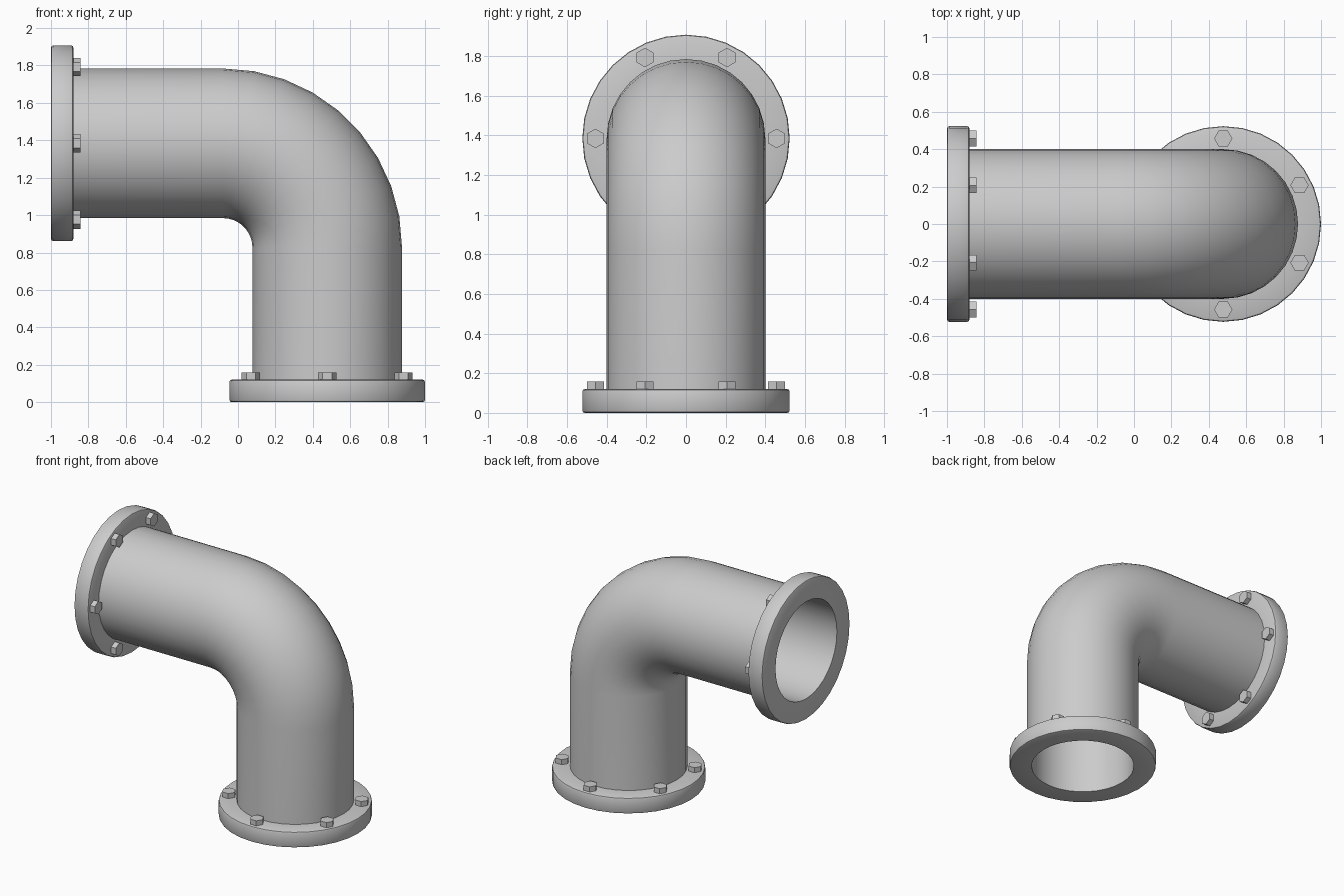
import bpy, bmesh, math
from mathutils import Matrix, Vector

if "Cube" in bpy.data.objects:
    bpy.data.objects.remove(bpy.data.objects["Cube"])

SEG = 32
CX, CZ = 0.477, 1.384          # axes of the upright and horizontal runs
R_OUT, R_IN, R_FL, T_FL = 0.40, 0.365, 0.523, 0.12
R_BEND = 0.557


def finish(name, bm, smooth=True):
    bmesh.ops.recalc_face_normals(bm, faces=bm.faces)
    me = bpy.data.meshes.new(name)
    bm.to_mesh(me)
    bm.free()
    ob = bpy.data.objects.new(name, me)
    bpy.context.collection.objects.link(ob)
    if smooth:
        bpy.ops.object.select_all(action='DESELECT')
        bpy.context.view_layer.objects.active = ob
        ob.select_set(True)
        bpy.ops.object.shade_smooth_by_angle(angle=math.radians(35))
    return ob


def skin(bm, rings, closed):
    # join successive rings of points with quads
    rows = [[bm.verts.new(p) for p in ring] for ring in rings]
    pairs = list(zip(rows, rows[1:]))
    if closed:
        pairs.append((rows[-1], rows[0]))
    for a, b in pairs:
        for i in range(SEG):
            j = (i + 1) % SEG
            bm.faces.new((a[i], a[j], b[j], b[i]))


def circle(r, z=0.0):
    return [Vector((r * math.cos(2 * math.pi * i / SEG),
                    r * math.sin(2 * math.pi * i / SEG), z)) for i in range(SEG)]


# Hollow elbow pipe: (x, z, tilt) stations along the centre line
bx, bz = CX - R_BEND, CZ - R_BEND
stations = [(CX, 0.01, 0.0)]
for k in range(10):
    a = math.radians(10 * k)
    stations.append((bx + R_BEND * math.cos(a), bz + R_BEND * math.sin(a), a))
stations.append((-0.99, CZ, math.pi / 2))


def sweep(r, path):
    return [[Matrix.Translation((x, 0, z)) @ Matrix.Rotation(-a, 4, 'Y') @ p
             for p in circle(r)] for x, z, a in path]


bm = bmesh.new()
skin(bm, sweep(R_OUT, stations) + sweep(R_IN, stations[::-1]), True)
finish("elbow_pipe", bm)

# Flanges and their six hex bolts, built on local z then placed
B = 0.012
profile = [(R_IN, 0), (R_FL - B, 0), (R_FL - B * 0.3, B * 0.3), (R_FL, B),
           (R_FL, T_FL - B), (R_FL - B * 0.3, T_FL - B * 0.3),
           (R_FL - B, T_FL), (R_IN, T_FL)]
BOLT_XY = [(0, 0.457), (0, -0.457)] + [(sx * 0.408, sy * 0.207)
                                       for sx in (-1, 1) for sy in (-1, 1)]
places = {
    "bottom": Matrix.Translation((CX, 0, 0)),
    "side": Matrix.Translation((-1, 0, CZ)) @ Matrix.Rotation(math.pi / 2, 4, 'Y'),
}
for side, mat in places.items():
    bm = bmesh.new()
    skin(bm, [circle(r, z) for r, z in profile], True)
    bm.transform(mat)
    finish(side + "_flange", bm)

    for n, (x, y) in enumerate(BOLT_XY, 1):
        bm = bmesh.new()
        bmesh.ops.create_cone(bm, cap_ends=True, segments=6, radius1=0.049,
                              radius2=0.049, depth=0.05,
                              matrix=Matrix.Translation((x, y, T_FL + 0.013))
                              @ Matrix.Rotation(math.pi / 2, 4, 'Z'))
        bm.transform(mat)
        finish(f"{side}_bolt_{n}", bm, smooth=False)
